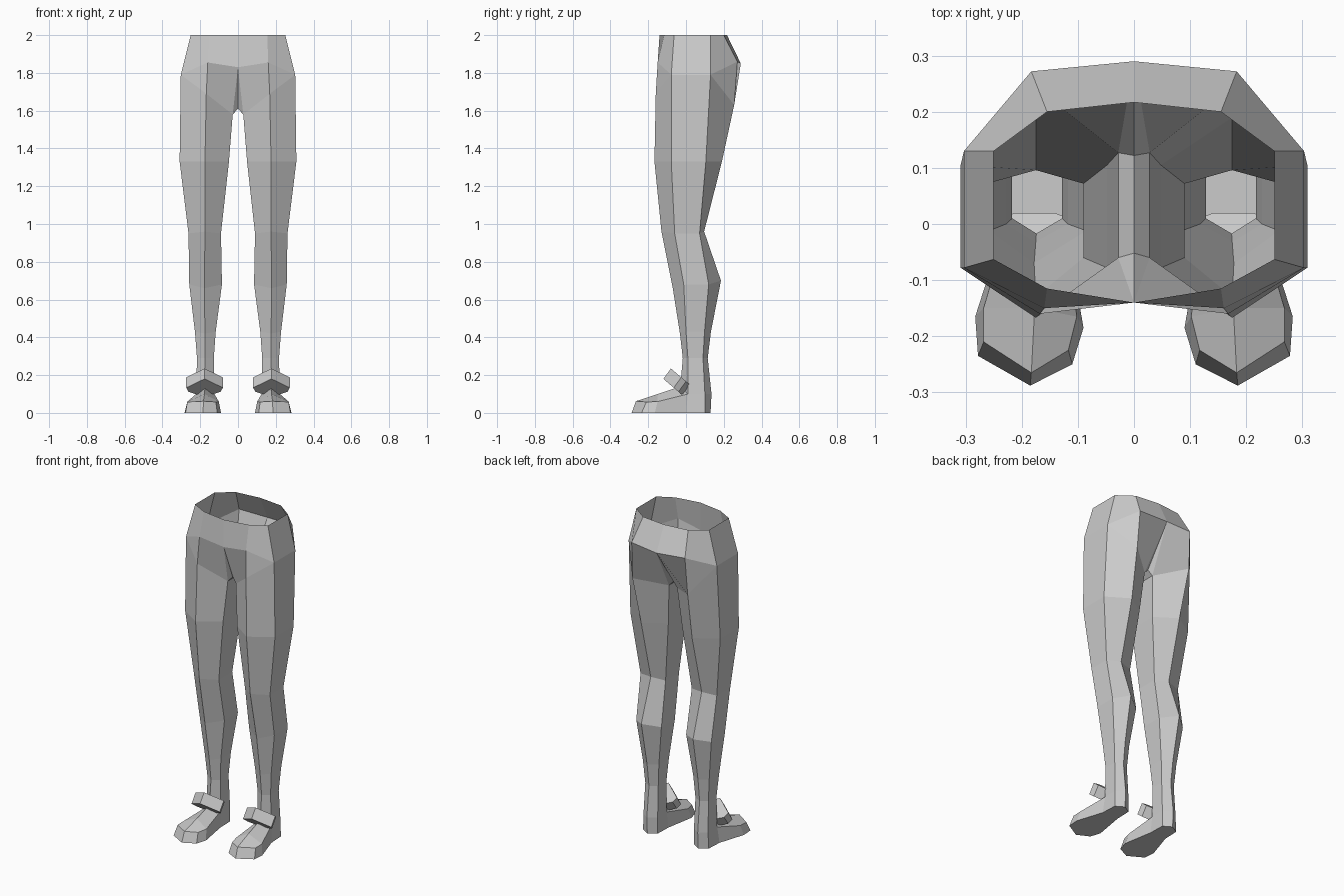
import bpy, bmesh
from mathutils import Vector

cube = bpy.data.objects.get("Cube")
if cube:
    bpy.data.objects.remove(cube)

grey = bpy.data.materials.new("plain grey")
grey.use_nodes = True
COLOUR = (0.6, 0.6, 0.6, 1)
grey.diffuse_color = COLOUR
grey.node_tree.nodes["Principled BSDF"].inputs["Base Color"].default_value = COLOUR


def make_object(name, bm):
    """Turn one side's bmesh into a flat-shaded object mirrored across x."""
    bmesh.ops.recalc_face_normals(bm, faces=bm.faces)
    mesh = bpy.data.meshes.new(name)
    bm.to_mesh(mesh)
    bm.free()
    mesh.materials.append(grey)
    obj = bpy.data.objects.new(name, mesh)
    bpy.context.collection.objects.link(obj)
    mirror = obj.modifiers.new("mirror", 'MIRROR')
    mirror.merge_threshold = 0.001
    return obj


def add_verts(bm, points):
    return [bm.verts.new(p) for p in points]


def bridge(bm, a, b, closed=True):
    n = len(a)
    for i in range(n if closed else n - 1):
        j = (i + 1) % n
        bm.faces.new((a[i], a[j], b[j], b[i]))


def leg_ring(x_in, x_ridge, x_out, y, z):
    """Hexagon with front and back ridges.
    y: front, front side, back side, back.  z: front, side, back."""
    return [(x_ridge, y[0], z[0]), (x_out, y[1], z[1]), (x_out, y[2], z[1]),
            (x_ridge, y[3], z[2]), (x_in, y[2], z[1]), (x_in, y[1], z[1])]


# Ankle hexagon shared by the leg and the foot
ANKLE = [(0.175, -0.03, 0.14), (0.222, 0.01, 0.1), (0.222, 0.1, 0.1),
         (0.175, 0.135, 0.1), (0.125, 0.1, 0.1), (0.125, 0.01, 0.1)]

# Hips and legs: open waistband, pelvis, crotch strip, lofted legs
bm = bmesh.new()
waist = add_verts(bm, [(0, -0.14, 2), (0.155, -0.115, 2), (0.25, -0.063, 2),
                       (0.25, 0.13, 2), (0.155, 0.2, 2), (0, 0.217, 2)])
hip = add_verts(bm, [(0, -0.14, 1.83), (0.16, -0.15, 1.855), (0.303, -0.078, 1.79),
                     (0.303, 0.13, 1.79), (0.183, 0.272, 1.86), (0, 0.29, 1.85)])
bridge(bm, waist, hip, closed=False)

t_front, t_back, t_in_back, t_in_front, c_front, c_back = add_verts(bm, [
    (0.168, -0.16, 1.69), (0.19, 0.255, 1.63), (0.028, 0.127, 1.58),
    (0.028, -0.06, 1.58), (0, -0.052, 1.61), (0, 0.122, 1.61)])
for face in [(hip[1], hip[2], t_front), (hip[0], hip[1], t_front, t_in_front),
             (hip[0], t_in_front, c_front), (c_front, t_in_front, t_in_back, c_back),
             (hip[5], c_back, t_in_back), (hip[5], t_in_back, t_back, hip[4]),
             (hip[4], t_back, hip[3])]:
    bm.faces.new(face)

ring = [t_front, hip[2], hip[3], t_back, t_in_back, t_in_front]
for points in [
    leg_ring(0.048, 0.175, 0.309, (-0.167, -0.078, 0.105, 0.19), (1.33, 1.33, 1.33)),
    leg_ring(0.09, 0.175, 0.262, (-0.13, -0.06, 0.072, 0.096), (0.96, 0.95, 0.96)),
    leg_ring(0.085, 0.178, 0.258, (-0.07, -0.012, 0.12, 0.185), (0.66, 0.68, 0.7)),
    leg_ring(0.118, 0.175, 0.228, (-0.032, 0.0, 0.098, 0.132), (0.42, 0.43, 0.43)),
    leg_ring(0.128, 0.174, 0.217, (-0.017, 0.01, 0.09, 0.115), (0.29, 0.29, 0.29)),
    ANKLE,
]:
    lower = add_verts(bm, points)
    bridge(bm, ring, lower)
    ring = lower
make_object("hips_and_legs", bm)

# Feet: flat sole, side walls and a ridged instep
bm = bmesh.new()
sole = add_verts(bm, [(x, y, 0) for x, y in [
    (0.175, 0.13), (0.225, 0.1), (0.23, 0.0), (0.283, -0.165), (0.278, -0.235),
    (0.185, -0.288), (0.11, -0.25), (0.09, -0.185), (0.122, 0.0), (0.125, 0.1)]])
a_front, a_out, h_out, h_back, h_in, a_in = add_verts(bm, ANKLE)
ball_out, toe_out, tip, toe_in, ball_in, instep = add_verts(bm, [
    (0.268, -0.15, 0.06), (0.268, -0.21, 0.058), (0.183, -0.265, 0.062),
    (0.117, -0.225, 0.058), (0.102, -0.165, 0.06), (0.177, -0.15, 0.1)])
bridge(bm, sole, [h_back, h_out, a_out, ball_out, toe_out, tip,
                  toe_in, ball_in, a_in, h_in])
bm.faces.new(sole)
for face in [(tip, toe_out, ball_out, instep), (tip, instep, ball_in, toe_in),
             (instep, ball_out, a_out, a_front), (instep, a_front, a_in, ball_in)]:
    bm.faces.new(face)
make_object("feet", bm)

# Ankle straps: tilted six-sided plates, raised at the front
bm = bmesh.new()
START, SLOPE = Vector((0.177, -0.08, 0.235)), Vector((0, 0.1, -0.085))
THICK = Vector((0, -0.04, -0.055))
outline = [(0, 0), (0.097, 0.55), (0.085, 0.8), (0.035, 1.0),
           (-0.035, 1.0), (-0.085, 0.8), (-0.097, 0.55)]
top = [START + Vector((x, 0, 0)) + SLOPE * s for x, s in outline]
upper = add_verts(bm, top)
under = add_verts(bm, [p + THICK for p in top])
bridge(bm, upper, under)
bm.faces.new(upper)
bm.faces.new(under)
make_object("ankle_straps", bm)
